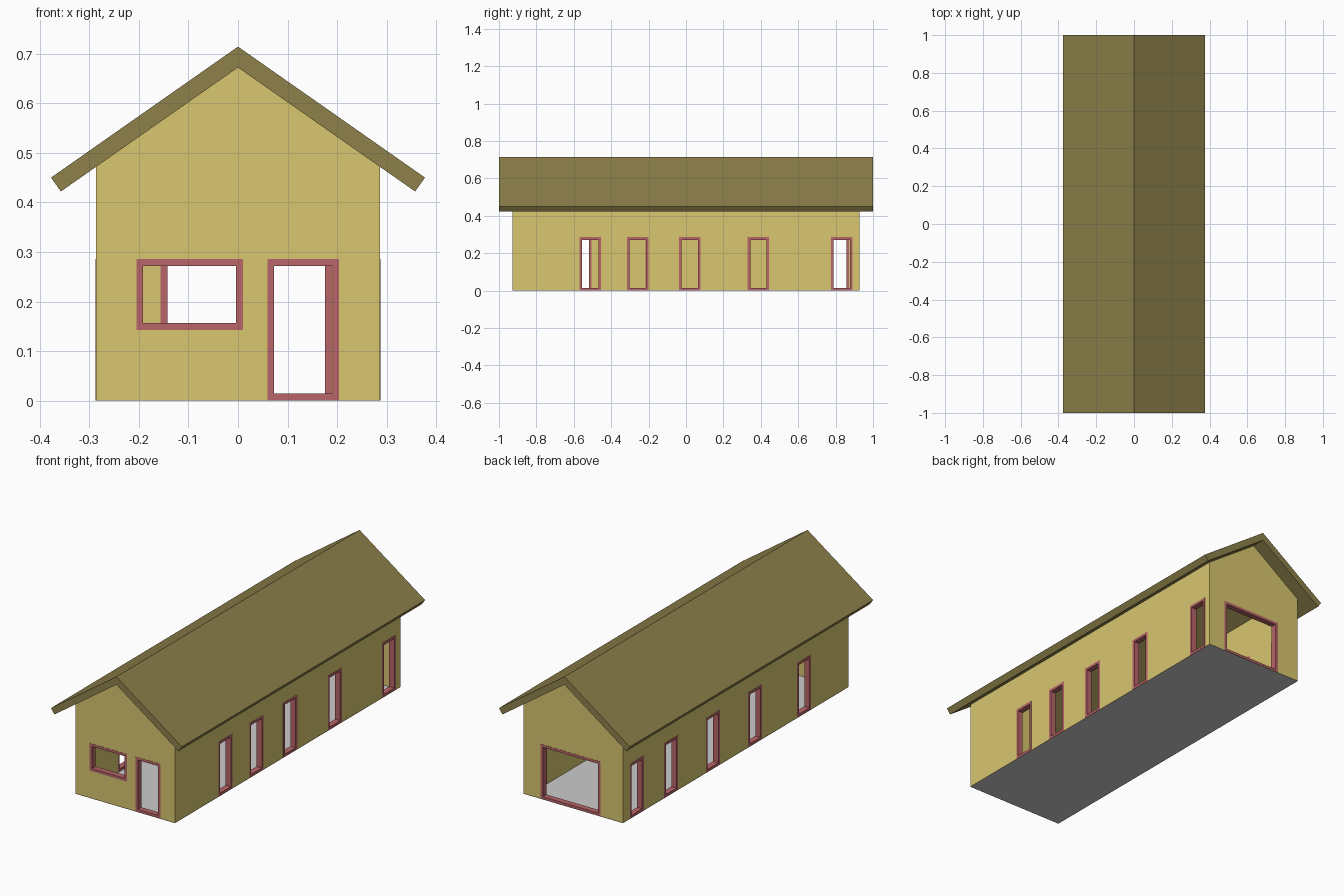
import bpy, bmesh

if "Cube" in bpy.data.objects:
    bpy.data.objects.remove(bpy.data.objects["Cube"])

W, L, T = 0.286, 0.927, 0.028      # half width, half length, wall thickness
F = 0.014                          # frame width
PROUD = 0.001                      # frames stand just proud of the wall
Z0 = 0.001                         # walls sit on the floor sheet


def material(name, rgb):
    m = bpy.data.materials.new(name)
    m.diffuse_color = (*rgb, 1)
    m.use_nodes = True
    m.node_tree.nodes["Principled BSDF"].inputs["Base Color"].default_value = m.diffuse_color
    return m


wall_mat = material("wall_yellow", (0.69, 0.57, 0.16))
roof_mat = material("roof_olive", (0.27, 0.22, 0.07))
frame_mat = material("frame_red", (0.48, 0.13, 0.14))


def make(name, bm, mat=None):
    bmesh.ops.recalc_face_normals(bm, faces=bm.faces)
    me = bpy.data.meshes.new(name)
    bm.to_mesh(me)
    bm.free()
    if mat:
        me.materials.append(mat)
    ob = bpy.data.objects.new(name, me)
    bpy.context.collection.objects.link(ob)
    return ob


def prism(bm, profile, y0, y1):
    """Extrude an x-z profile along y."""
    face = bm.faces.new([bm.verts.new((x, y0, z)) for x, z in profile])
    ext = bmesh.ops.extrude_face_region(bm, geom=[face], use_keep_orig=True)["geom"]
    moved = [v for v in ext if isinstance(v, bmesh.types.BMVert)]
    bmesh.ops.translate(bm, vec=(0, y1 - y0, 0), verts=moved)


def point(side, u, d, z):
    """u runs along the wall, d is distance from the centre plane outwards."""
    return {"front": (u, -d, z), "back": (u, d, z),
            "right": (d, u, z), "left": (-d, u, z)}[side]


def rect(u0, u1, z0, z1):
    return [(u0, z0), (u1, z0), (u1, z1), (u0, z1)]


# Openings: side, u range, z range
H = 0.286
openings = [("front", -0.205, 0.010, 0.143, H),
            ("front", 0.059, 0.204, Z0, H),
            ("back", -0.156, 0.189, Z0, H)]
openings += [("right", y, y + 0.115, Z0, H) for y in (-0.57, -0.315, -0.037, 0.33, 0.775)]
openings += [("left", y, y + 0.115, Z0, H) for y in (-0.62, -0.217, 0.13, 0.474, 0.756)]

# Walls: gabled block, hollowed and pierced
bm = bmesh.new()
prism(bm, [(-W, Z0), (W, Z0), (W, 0.472), (0, 0.672), (-W, 0.472)], -L, L)
walls = make("walls", bm, wall_mat)

bm = bmesh.new()
prism(bm, rect(-W + T, W - T, -0.2, 1.0), -L + T, L - T)
hollow = make("hollow_cutter", bm)

bm = bmesh.new()
for side, u0, u1, z0, z1 in openings:
    out = L if side in ("front", "back") else W
    low = z0 if z0 > 0.1 else -0.1
    loops = [[bm.verts.new(point(side, u, d, z)) for u, z in rect(u0, u1, low, z1)]
             for d in (out - T - 0.01, out + 0.05)]
    for loop in loops:
        bm.faces.new(loop)
    for i in range(4):
        j = (i + 1) % 4
        bm.faces.new((loops[0][i], loops[0][j], loops[1][j], loops[1][i]))
holes = make("opening_cutter", bm)

for cutter in (hollow, holes):
    cutter.hide_render = True
    mod = walls.modifiers.new(cutter.name, "BOOLEAN")
    mod.operation = "DIFFERENCE"
    mod.solver = "EXACT"
    mod.object = cutter

# Bake the cuts and drop the cutters
dg = bpy.context.evaluated_depsgraph_get()
baked = bpy.data.meshes.new_from_object(walls.evaluated_get(dg))
walls.modifiers.clear()
walls.data = baked
for cutter in (hollow, holes):
    bpy.data.objects.remove(cutter)
baked.materials.clear()
baked.materials.append(wall_mat)
for p in baked.polygons:
    p.material_index = 0

# Door and window frames: rectangular rings lining each opening
for n, (side, u0, u1, z0, z1) in enumerate(openings):
    out = L if side in ("front", "back") else W
    bm = bmesh.new()
    rings = []
    for d, k in ((out + PROUD, 0), (out + PROUD, F), (out - T - PROUD, F), (out - T - PROUD, 0)):
        rings.append([bm.verts.new(point(side, u, d, z))
                      for u, z in rect(u0 + k, u1 - k, z0 + k, z1 - k)])
    for a in range(4):
        r, s = rings[a], rings[(a + 1) % 4]
        for i in range(4):
            j = (i + 1) % 4
            bm.faces.new((r[i], r[j], s[j], s[i]))
    kind = "window_frame" if z0 > 0.1 else "door_frame"
    make(f"{side}_{kind}_{n}", bm, frame_mat)

# Roof: one chevron with overhanging eaves and gables
bm = bmesh.new()
prism(bm, [(0, 0.714), (0.377, 0.45), (0.357, 0.422), (0, 0.672),
           (-0.357, 0.422), (-0.377, 0.45)], -1, 1)
make("roof", bm, roof_mat)

# Floor sheet
bm = bmesh.new()
bm.faces.new([bm.verts.new(p) for p in ((-W, -L, 0), (W, -L, 0), (W, L, 0), (-W, L, 0))])
make("floor", bm)
